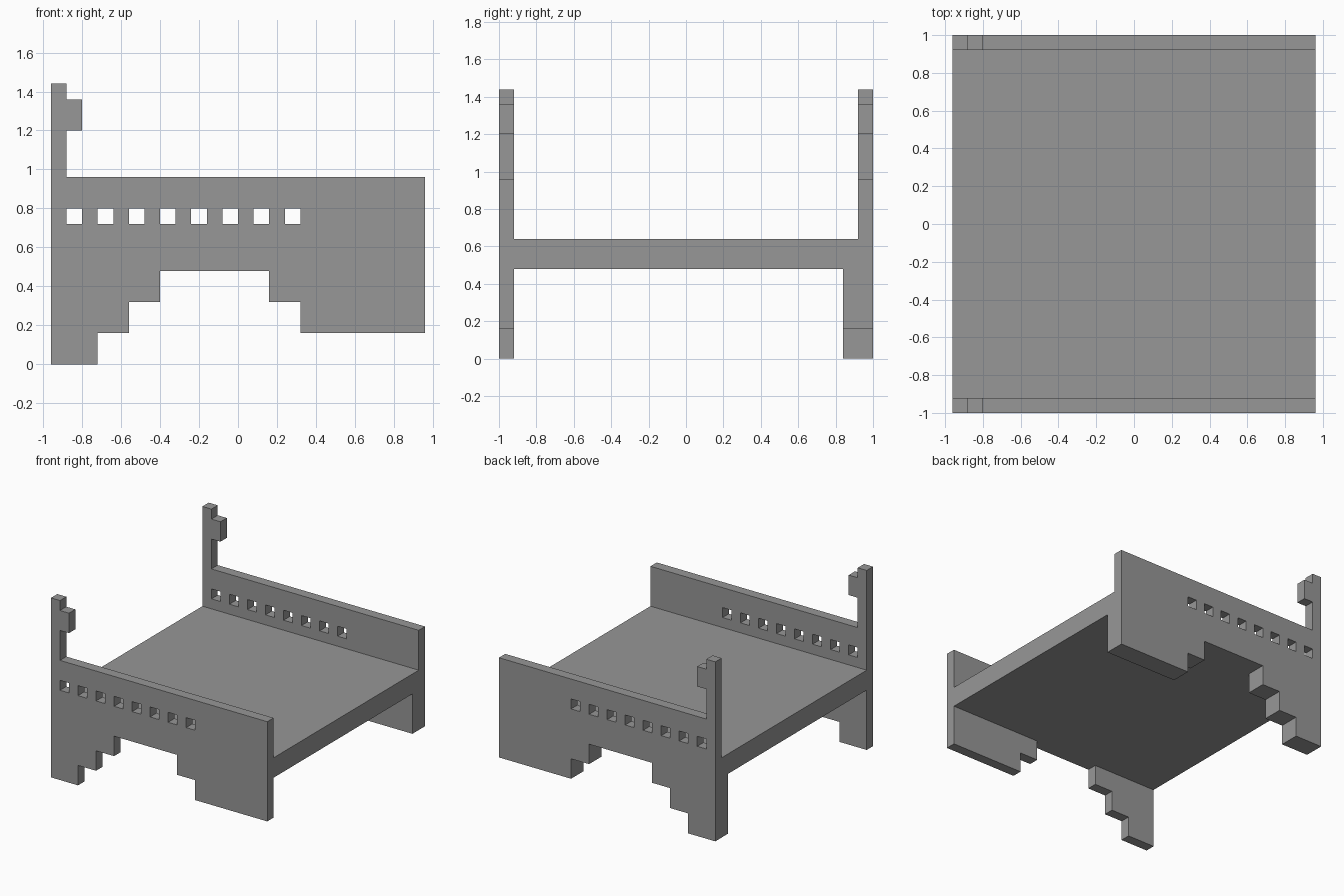
import bpy, bmesh
from mathutils import Vector

if "Cube" in bpy.data.objects:
    bpy.data.objects.remove(bpy.data.objects["Cube"])

grey = bpy.data.materials.new("plain grey")
grey.diffuse_color = (0.31, 0.31, 0.31, 1)
grey.use_nodes = True
grey.node_tree.nodes["Principled BSDF"].inputs["Base Color"].default_value = grey.diffuse_color


def rect(x0, x1, z0, z1):
    return [(x0, z0), (x1, z0), (x1, z1), (x0, z1)]


def extruded(name, outline, y0, y1, holes=()):
    """Fill an x-z outline (with holes) and extrude it from y0 to y1."""
    bm = bmesh.new()
    for loop in [outline, *holes]:
        vs = [bm.verts.new((x, y0, z)) for x, z in loop]
        for i, v in enumerate(vs):
            bm.edges.new((v, vs[i - 1]))
    bmesh.ops.triangle_fill(bm, edges=bm.edges[:], use_beauty=True, normal=Vector((0, -1, 0)))
    res = bmesh.ops.extrude_face_region(bm, geom=bm.faces[:], use_keep_orig=True)
    moved = [g for g in res["geom"] if isinstance(g, bmesh.types.BMVert)]
    bmesh.ops.translate(bm, verts=moved, vec=(0, y1 - y0, 0))
    bmesh.ops.recalc_face_normals(bm, faces=bm.faces[:])
    mesh = bpy.data.meshes.new(name)
    bm.to_mesh(mesh)
    bm.free()
    mesh.materials.append(grey)
    ob = bpy.data.objects.new(name, mesh)
    bpy.context.collection.objects.link(ob)
    return ob


# Stepped undersides of the two legs, shared by panels and back thickening
left_steps = [(-0.96, 0), (-0.72, 0), (-0.72, 0.16), (-0.56, 0.16),
              (-0.56, 0.32), (-0.40, 0.32), (-0.40, 0.48)]
right_steps = [(0.16, 0.48), (0.16, 0.32), (0.32, 0.32), (0.32, 0.16), (0.96, 0.16)]

# Side panels with tall notched post and a row of square windows
post = [(0.96, 0.96), (-0.88, 0.96), (-0.88, 1.20), (-0.80, 1.20),
        (-0.80, 1.36), (-0.88, 1.36), (-0.88, 1.44), (-0.96, 1.44)]
windows = [rect(-0.88 + 0.16 * i, -0.80 + 0.16 * i, 0.72, 0.80) for i in range(8)]
for name, y in (("front_side_panel", -1.0), ("back_side_panel", 0.92)):
    extruded(name, left_steps + right_steps + post, y, y + 0.08, windows)

# Deck between the panels
extruded("deck", rect(-0.96, 0.96, 0.48, 0.64), -0.92, 0.92)

# Back legs are twice as thick as the front ones
extruded("back_left_leg_lining", left_steps + [(-0.96, 0.48)], 0.84, 0.92)
extruded("back_right_leg_lining", right_steps + [(0.96, 0.48)], 0.84, 0.92)
